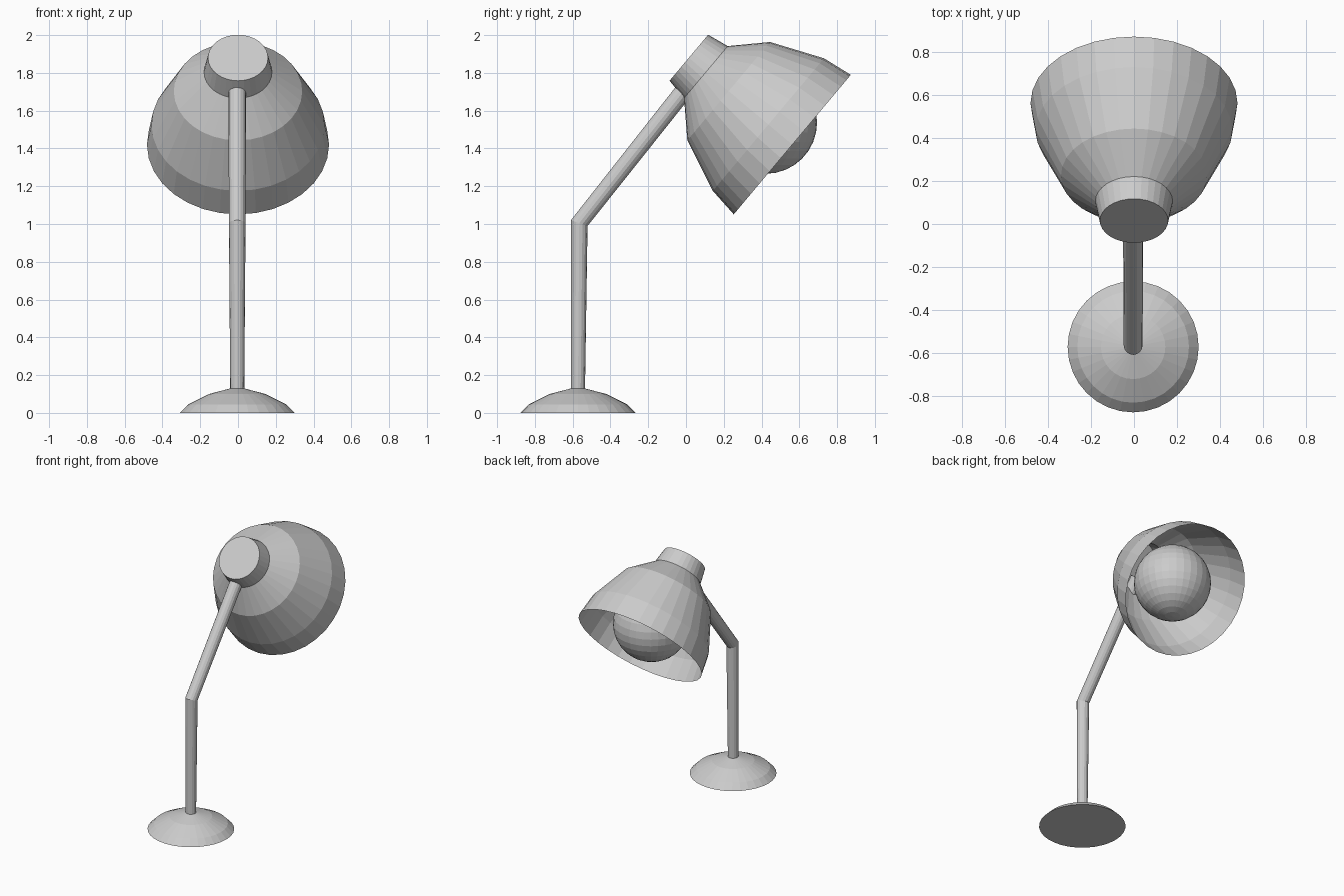
import bpy, bmesh, math
from mathutils import Vector, Matrix

cube = bpy.data.objects.get("Cube")
if cube:
    bpy.data.objects.remove(cube, do_unlink=True)

SEGMENTS = 32
BASE_X = -0.004

grey = bpy.data.materials.new("plain_grey")
grey.use_nodes = True
colour = (0.6, 0.6, 0.6, 1)
grey.diffuse_color = colour
grey.node_tree.nodes["Principled BSDF"].inputs["Base Color"].default_value = colour


def finish(name, bm, matrix=Matrix()):
    bmesh.ops.transform(bm, matrix=matrix, verts=bm.verts)
    mesh = bpy.data.meshes.new(name)
    bm.to_mesh(mesh)
    bm.free()
    mesh.materials.append(grey)
    obj = bpy.data.objects.new(name, mesh)
    bpy.context.collection.objects.link(obj)
    return obj


def ring(bm, centre, u, v, count):
    angles = [2 * math.pi * i / count for i in range(count)]
    return [bm.verts.new(centre + u * math.cos(a) + v * math.sin(a)) for a in angles]


def skin(bm, rings, cap_start=False, cap_end=False):
    for low, high in zip(rings, rings[1:]):
        n = len(low)
        for i in range(n):
            j = (i + 1) % n
            bm.faces.new((low[i], low[j], high[j], high[i]))
    if cap_start:
        bm.faces.new(rings[0][::-1])
    if cap_end:
        bm.faces.new(rings[-1])


def lathe(name, profile, matrix, cap_start, cap_end):
    """Spin (radius, height) pairs around local z."""
    bm = bmesh.new()
    rings = [ring(bm, Vector((0, 0, h)), Vector((r, 0, 0)), Vector((0, r, 0)), SEGMENTS)
             for r, h in profile]
    skin(bm, rings, cap_start, cap_end)
    return finish(name, bm, matrix)


# Domed foot
lathe("base", [(0.305, 0), (0.26, 0.045), (0.15, 0.1), (0.035, 0.13)],
      Matrix.Translation((BASE_X, -0.572, 0)), True, True)

# Bent stem with a mitred elbow
foot = Vector((BASE_X, -0.572, 0.1))
elbow = Vector((BASE_X, -0.565, 1.005))
tip = Vector((BASE_X, 0.03, 1.757))
side = Vector((1, 0, 0))
lower, upper = (elbow - foot).normalized(), (tip - elbow).normalized()
mitre = (lower + upper).normalized()
stretch = 1 / mitre.dot(upper)
bm = bmesh.new()
stem_rings = []
for centre, axis, radius, widen in ((foot, lower, 0.037, 1), (elbow, mitre, 0.044, stretch),
                                    (tip, upper, 0.047, 1)):
    stem_rings.append(ring(bm, centre, side * radius,
                           axis.cross(side) * radius * widen, 16))
skin(bm, stem_rings, True, True)
finish("stem", bm)

# Open shade, tilted down and backwards, with a closed neck
tilt = Matrix.Translation((0, 0.015, 1.88)) @ Matrix.Rotation(math.radians(130), 4, "X")
tilt = tilt @ Matrix.Rotation(math.pi, 4, "Z")
# Local z has to run along the shade axis, toward +y and down
axis = Vector((0, 0.766, -0.643))
tilt = Matrix.Translation((0, 0.015, 1.88)) @ axis.to_track_quat("Z", "X").to_matrix().to_4x4()
lathe("shade", [(0.159, 0), (0.18, 0.118), (0.34, 0.275), (0.458, 0.55), (0.482, 0.715)],
      tilt, True, False)

# Round bulb
bm = bmesh.new()
bmesh.ops.create_uvsphere(bm, u_segments=SEGMENTS, v_segments=16, radius=0.272)
finish("bulb", bm, Matrix.Translation((0, 0.422, 1.538)))
